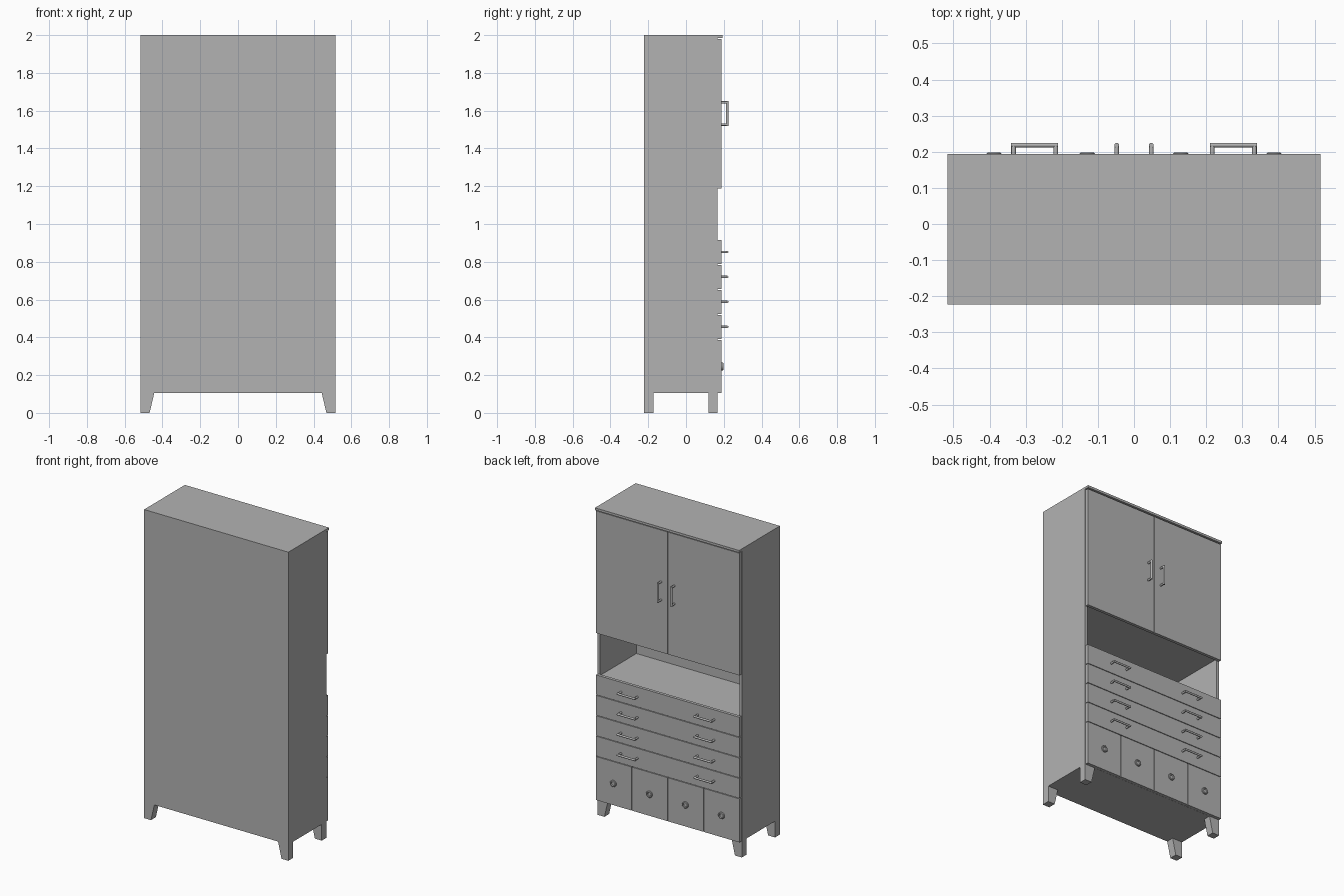
import bpy, bmesh, math
from mathutils import Matrix, Vector

cube = bpy.data.objects.get("Cube")
if cube:
    bpy.data.objects.remove(cube, do_unlink=True)

grey = bpy.data.materials.new("plain grey")
grey.use_nodes = True
colour = (0.45, 0.45, 0.45, 1)
grey.diffuse_color = colour
grey.node_tree.nodes["Principled BSDF"].inputs["Base Color"].default_value = colour

W, BACK, EDGE, FACE, LIP = 0.517, -0.223, 0.167, 0.188, 0.194
BASE, TOP, T, GAP = 0.105, 2.0, 0.018, 0.004
NICHE_LOW, NICHE_HIGH = 0.908, 1.2


def make(name, bm):
    bmesh.ops.recalc_face_normals(bm, faces=bm.faces[:])
    mesh = bpy.data.meshes.new(name)
    bm.to_mesh(mesh)
    bm.free()
    mesh.materials.append(grey)
    obj = bpy.data.objects.new(name, mesh)
    bpy.context.collection.objects.link(obj)
    return obj


def box(name, x0, x1, y0, y1, z0, z1):
    bm = bmesh.new()
    bmesh.ops.create_cube(bm, size=1)
    for v in bm.verts:
        v.co = ((x0 + x1) / 2 + v.co.x * (x1 - x0),
                (y0 + y1) / 2 + v.co.y * (y1 - y0),
                (z0 + z1) / 2 + v.co.z * (z1 - z0))
    return make(name, bm)


def smooth(obj):
    bpy.ops.object.select_all(action='DESELECT')
    obj.select_set(True)
    bpy.context.view_layer.objects.active = obj
    bpy.ops.object.shade_smooth_by_angle(angle=math.radians(35))


def rod(bm, a, b, r):
    a, b = Vector(a), Vector(b)
    turn = (b - a).to_track_quat('Z', 'Y').to_matrix().to_4x4()
    bmesh.ops.create_cone(bm, cap_ends=True, segments=16, radius1=r, radius2=r,
                          depth=(b - a).length,
                          matrix=Matrix.Translation((a + b) / 2) @ turn)


def handle(name, x, z, along, r=0.0065, reach=0.225, half=0.065):
    # A round bar on two round posts
    bm = bmesh.new()
    centre, along = Vector((x, reach - r, z)), Vector(along)
    rod(bm, centre - along * half, centre + along * half, r)
    for s in (-1, 1):
        tip = centre + along * s * (half - r)
        rod(bm, (tip.x, FACE - 0.002, tip.z), tip, r)
    smooth(make(name, bm))


def knob(name, x, z):
    # Shallow turned knob with a dished centre
    profile = [(0.021, FACE - 0.002), (0.021, 0.195), (0.018, 0.198),
               (0.013, 0.198), (0.010, 0.193), (0, 0.193)]
    bm = bmesh.new()
    pts = [bm.verts.new((x + r, y, z)) for r, y in profile]
    edges = [bm.edges.new(p) for p in zip(pts, pts[1:])]
    bmesh.ops.spin(bm, geom=pts + edges, cent=(x, 0, z), axis=(0, 1, 0),
                   angle=math.tau, steps=24)
    bmesh.ops.remove_doubles(bm, verts=bm.verts[:], dist=0.0001)
    smooth(make(name, bm))


def leg(name, side, y0, y1):
    # Straight outside, tapered inside
    bm = bmesh.new()
    outline = [(W, 0), (W, BASE + 0.002), (0.443, BASE + 0.002), (0.468, 0)]
    face = bm.faces.new([bm.verts.new((side * x, y0, z)) for x, z in outline])
    out = bmesh.ops.extrude_face_region(bm, geom=[face])
    bmesh.ops.translate(bm, vec=(0, y1 - y0, 0),
                        verts=[g for g in out["geom"] if isinstance(g, bmesh.types.BMVert)])
    make(name, bm)


# Carcass
inner = W - T
box("top_panel", -W, W, BACK, LIP, TOP - 0.015, TOP)
box("back_panel", -W, W, BACK, BACK + T, BASE, TOP - 0.015)
box("bottom_panel", -inner, inner, BACK + T, EDGE, BASE, BASE + T)
box("niche_floor", -inner, inner, BACK + T, EDGE, NICHE_LOW - T, NICHE_LOW)
box("niche_ceiling", -inner, inner, BACK + T, EDGE, NICHE_HIGH, NICHE_HIGH + T)
for side, word in ((-1, "right"), (1, "left")):
    a, b = sorted((side * inner, side * W))
    box(word + "_side_panel", a, b, BACK + T, EDGE, BASE, TOP - 0.015)
    leg(word + "_front_leg", side, BACK, BACK + 0.05)
    leg(word + "_back_leg", side, EDGE - 0.048, EDGE)
    # Tall doors with upright handles
    a, b = sorted((side * GAP / 2, side * (W - 0.003)))
    box(word + "_door", a, b, EDGE + 0.001, FACE, 1.187, 1.979)
    handle(word + "_door_handle", side * 0.048, 1.585, (0, 0, 1))

# Wide drawers
DRAWER_LOW, DRAWER_HIGH = 0.389, 0.918
step = (DRAWER_HIGH - DRAWER_LOW) / 4
for i in range(4):
    z = DRAWER_LOW + i * step
    box(f"wide_drawer_{i + 1}", -W + 0.003, W - 0.003, EDGE + 0.001, FACE,
        z + GAP / 2, z + step - GAP / 2)
    for side in (-1, 1):
        handle(f"drawer_handle_{i + 1}", side * 0.275, z + step / 2, (1, 0, 0))

# Small drawers
wide = 2 * W / 4
for i in range(4):
    x = -W + i * wide
    box(f"small_drawer_{i + 1}", x + GAP / 2, x + wide - GAP / 2, EDGE + 0.001, FACE,
        BASE, DRAWER_LOW - GAP / 2)
    knob(f"drawer_knob_{i + 1}", x + wide / 2, 0.246)
